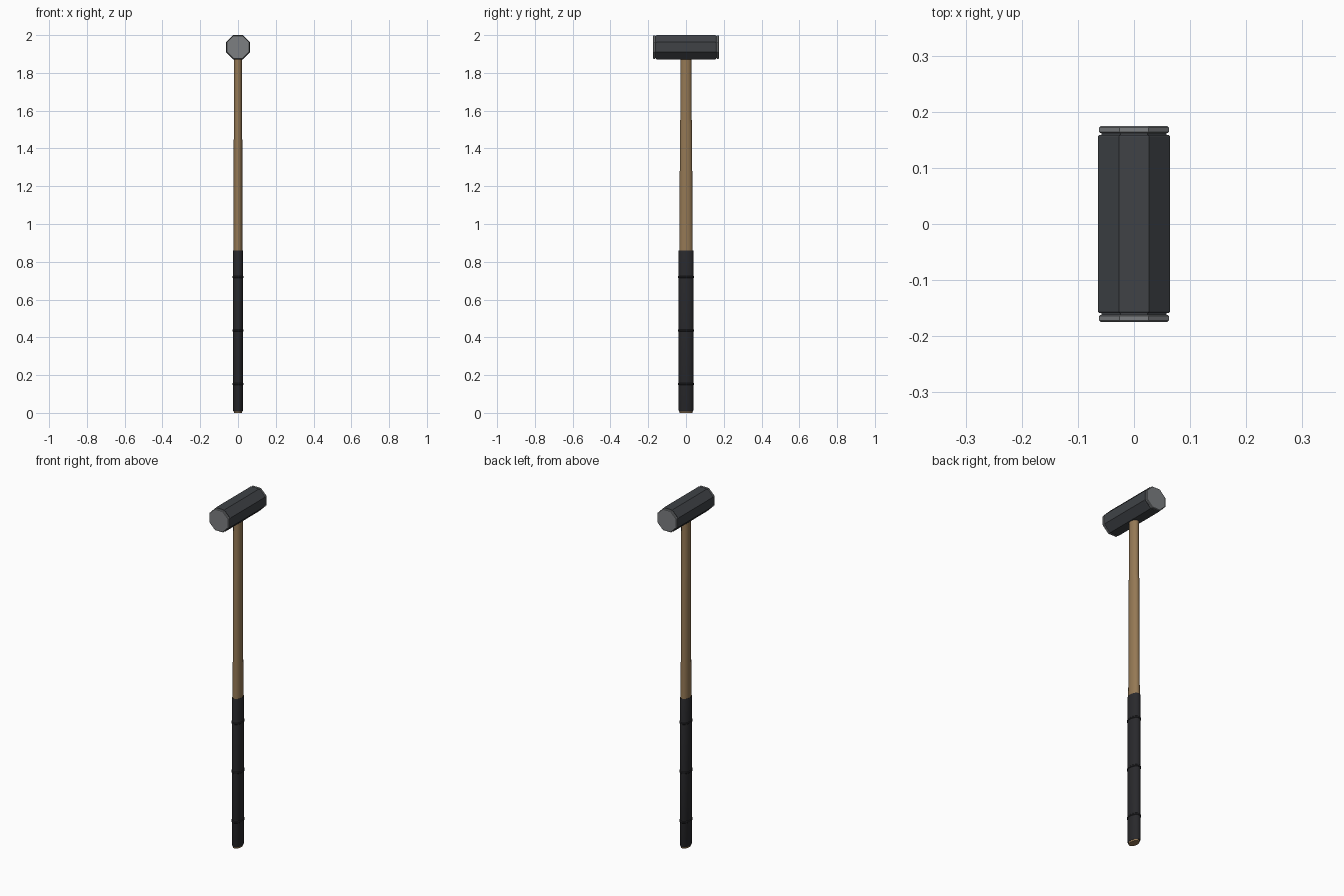
import bpy, math
from mathutils import Vector

if "Cube" in bpy.data.objects:
    bpy.data.objects.remove(bpy.data.objects["Cube"])


def material(name, color):
    m = bpy.data.materials.new(name)
    m.diffuse_color = (*color, 1)
    m.use_nodes = True
    m.node_tree.nodes["Principled BSDF"].inputs["Base Color"].default_value = m.diffuse_color
    return m


def loft(name, sections, sides, mat, along_y=False, centre_z=0.0, smooth=True):
    """Closed loft through (position, half_x, half_other) ellipse sections."""
    verts, faces = [], []
    for pos, a, b in sections:
        for i in range(sides):
            t = 2 * math.pi * (i + 0.5) / sides
            u, v = a * math.cos(t), b * math.sin(t)
            verts.append((-u, pos, centre_z + v) if along_y else (u, v, pos))
    for k in range(len(sections) - 1):
        for i in range(sides):
            j = (i + 1) % sides
            lo, hi = k * sides, (k + 1) * sides
            faces.append((lo + i, lo + j, hi + j, hi + i))
    last = (len(sections) - 1) * sides
    faces.append(tuple(reversed(range(sides))))
    faces.append(tuple(range(last, last + sides)))
    me = bpy.data.meshes.new(name)
    me.from_pydata([Vector(v) for v in verts], [], faces)
    me.materials.append(mat)
    ob = bpy.data.objects.new(name, me)
    bpy.context.collection.objects.link(ob)
    if smooth:
        bpy.ops.object.select_all(action='DESELECT')
        ob.select_set(True)
        bpy.context.view_layer.objects.active = ob
        bpy.ops.object.shade_smooth_by_angle(angle=math.radians(30))
    return ob


wood = material("wood", (0.30, 0.19, 0.09))
rubber = material("rubber", (0.022, 0.022, 0.025))
iron = material("dark_iron", (0.05, 0.055, 0.062))
steel = material("worn_steel", (0.20, 0.21, 0.22))

HEAD_Z = 1.936
OCT = 1 / math.cos(math.pi / 8)  # apothem to corner radius


def octagon(name, profile, mat):
    return loft(name, [(y, r * OCT, r * OCT) for y, r in profile], 8, mat,
                along_y=True, centre_z=HEAD_Z, smooth=False)


# head: octagonal block with a narrow neck behind each striking face
octagon("head_block", [(-0.163, 0.058), (-0.159, 0.058), (-0.159, 0.062), (-0.156, 0.064),
                       (0.156, 0.064), (0.159, 0.062), (0.159, 0.058), (0.163, 0.058)], iron)
for side, label in ((-1, "front"), (1, "back")):
    profile = [(0.162, 0.060), (0.164, 0.062), (0.172, 0.062), (0.175, 0.059)]
    pts = [(side * y, r) for y, r in profile]
    octagon(label + "_striking_face", pts if side > 0 else pts[::-1], steel)

# oval wooden handle, slightly slimmer toward the head
loft("handle", [(0.0, 0.021, 0.034), (0.02, 0.024, 0.037), (0.80, 0.024, 0.036),
                (1.10, 0.0235, 0.034), (1.53, 0.0225, 0.0325), (1.56, 0.0225, 0.030),
                (1.94, 0.0225, 0.029)], 24, wood)

# rubber grip sleeve and its raised rings
loft("grip", [(0.008, 0.024, 0.037), (0.016, 0.0275, 0.0405), (0.852, 0.0275, 0.0405),
              (0.860, 0.0255, 0.0385)], 24, rubber)
for n, z in enumerate((0.153, 0.436, 0.719)):
    loft(f"grip_ring_{n + 1}", [(z - 0.006, 0.027, 0.040), (z - 0.003, 0.030, 0.043),
                                (z + 0.003, 0.030, 0.043), (z + 0.006, 0.027, 0.040)], 24, rubber)
